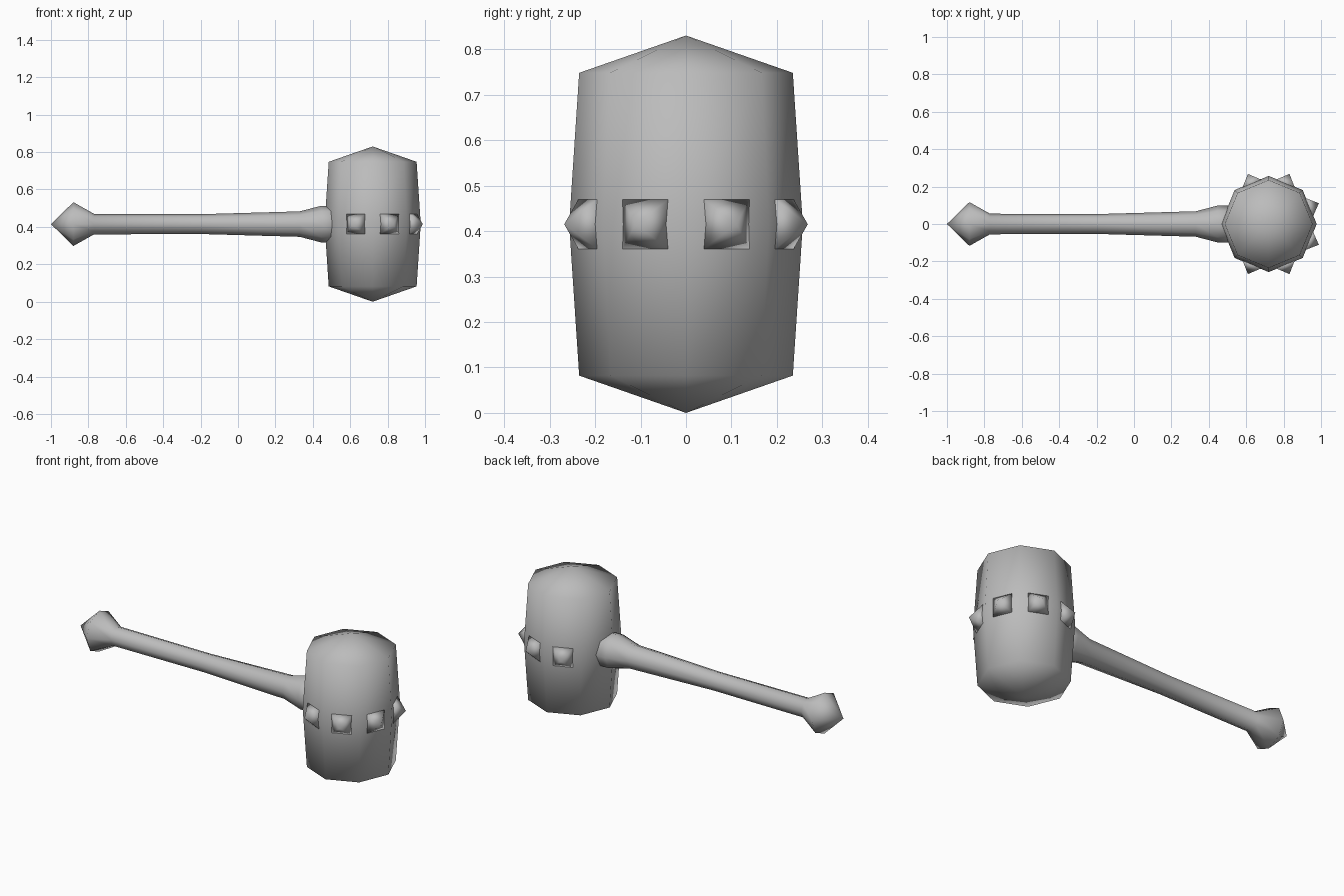
import bpy, bmesh, math
from mathutils import Matrix, Vector

if "Cube" in bpy.data.objects:
    bpy.data.objects.remove(bpy.data.objects["Cube"])

MID_Z = 0.415
HEAD_X = 0.72
SIDES = 8

grey = bpy.data.materials.new("plain grey")
grey.diffuse_color = (0.5, 0.5, 0.5, 1)
grey.use_nodes = True
grey.node_tree.nodes["Principled BSDF"].inputs["Base Color"].default_value = grey.diffuse_color


def finish(name, bm, matrix):
    bmesh.ops.recalc_face_normals(bm, faces=bm.faces)
    for f in bm.faces:
        f.smooth = True
    mesh = bpy.data.meshes.new(name)
    bm.to_mesh(mesh)
    bm.free()
    mesh.transform(matrix)
    mesh.materials.append(grey)
    obj = bpy.data.objects.new(name, mesh)
    bpy.context.collection.objects.link(obj)
    return obj


def lathe(name, profile, matrix):
    """Spin (radius, height) points into eight sides; radius 0 makes a tip."""
    bm = bmesh.new()
    rings = []
    for r, h in profile:
        n = SIDES if r > 0 else 1
        rings.append([bm.verts.new((r * math.cos(math.tau * i / SIDES),
                                    r * math.sin(math.tau * i / SIDES), h))
                      for i in range(n)])
    for a, b in zip(rings, rings[1:]):
        for i in range(SIDES):
            j = (i + 1) % SIDES
            corners = [a[i % len(a)], a[j % len(a)], b[j % len(b)], b[i % len(b)]]
            bm.faces.new(list(dict.fromkeys(corners)))
    return finish(name, bm, matrix)


# Barrel-shaped head with pointed caps
lathe("mallet_head",
      [(0, -0.415), (0.235, -0.333), (0.257, 0), (0.235, 0.333), (0, 0.415)],
      Matrix.Translation((HEAD_X, 0, MID_Z)))

# Handle with pommel, tapered shaft and flared collar
lathe("handle",
      [(0, -1.0), (0.117, -0.88), (0.055, -0.77), (0.053, -0.2),
       (0.068, 0.33), (0.098, 0.445), (0.098, 0.53), (0, 0.56)],
      Matrix.Translation((0, 0, MID_Z)) @ Matrix.Rotation(math.pi / 2, 4, 'Y'))

# Pyramid studs on the head faces away from the handle
for k, deg in enumerate((-112.5, -67.5, -22.5, 22.5, 67.5, 112.5)):
    bm = bmesh.new()
    base = [bm.verts.new((0.225, 0.063 * y, 0.063 * z))
            for y, z in ((-1, -1), (1, -1), (1, 1), (-1, 1))]
    tip = bm.verts.new((0.29, 0, 0))
    bm.faces.new(base)
    for i in range(4):
        bm.faces.new((base[i], base[(i + 1) % 4], tip))
    finish(f"stud_{k + 1}", bm,
           Matrix.Translation((HEAD_X, 0, MID_Z)) @ Matrix.Rotation(math.radians(deg), 4, 'Z'))
